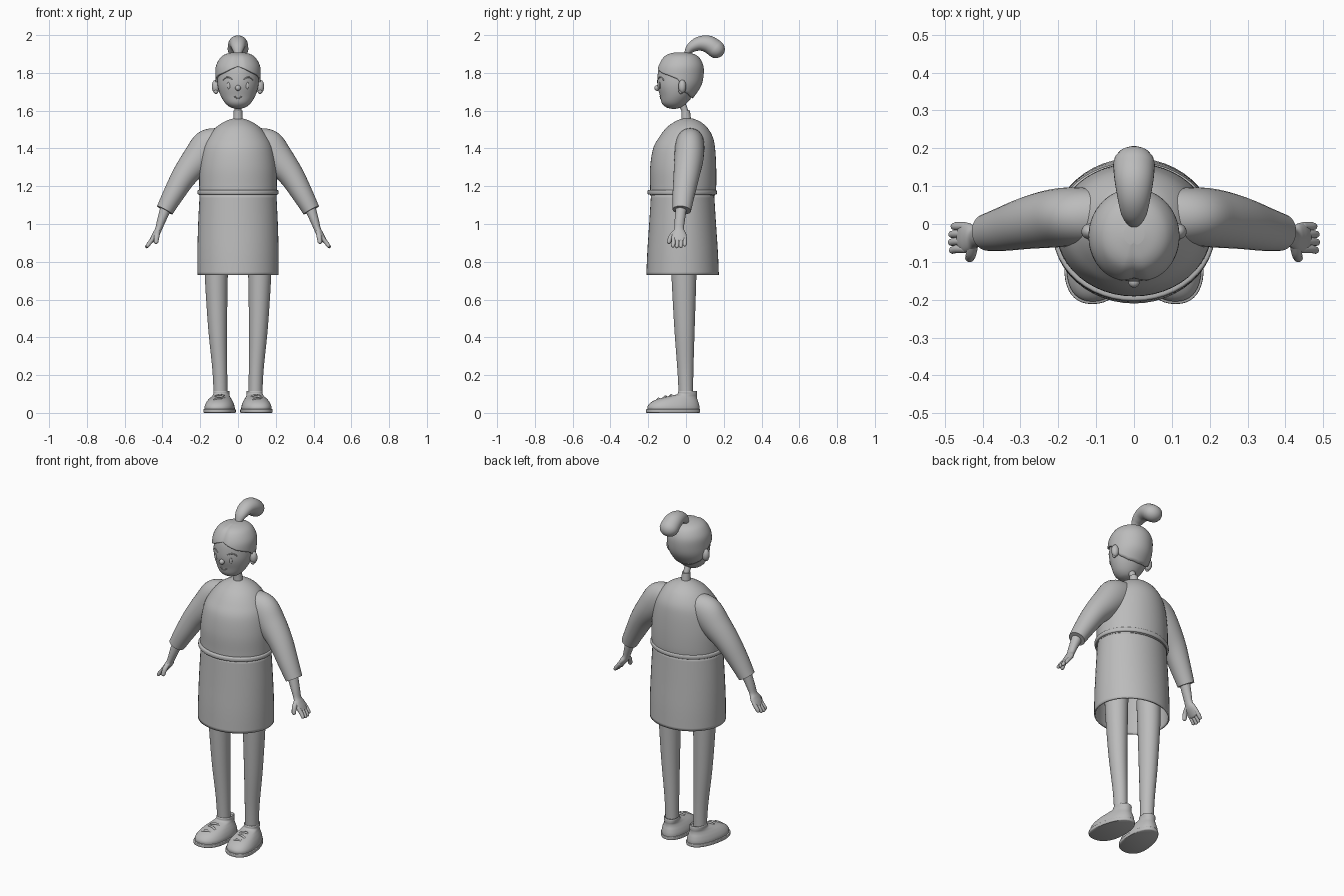
import bpy, bmesh, math
from mathutils import Vector

cube = bpy.data.objects.get("Cube")
if cube:
    bpy.data.objects.remove(cube, do_unlink=True)

grey = bpy.data.materials.new("plain grey")
grey.use_nodes = True
grey.diffuse_color = (0.5, 0.5, 0.5, 1)
grey.node_tree.nodes["Principled BSDF"].inputs["Base Color"].default_value = (0.5, 0.5, 0.5, 1)

X, Y, Z = Vector((1, 0, 0)), Vector((0, 1, 0)), Vector((0, 0, 1))
parts = []


def finish(name, bm):
    bmesh.ops.recalc_face_normals(bm, faces=bm.faces)
    mesh = bpy.data.meshes.new(name)
    bm.to_mesh(mesh)
    bm.free()
    mesh.materials.append(grey)
    obj = bpy.data.objects.new(name, mesh)
    bpy.context.collection.objects.link(obj)
    parts.append(obj)
    return obj


def spline(rows, steps=5):
    """Catmull-Rom interpolation through rows of numbers."""
    out = []
    for i in range(len(rows) - 1):
        quad = [rows[max(i - 1, 0)], rows[i], rows[i + 1], rows[min(i + 2, len(rows) - 1)]]
        for k in range(steps):
            t = k / steps
            out.append([b + t / 2 * (c - a + t * (2*a - 5*b + 4*c - d + t * (3*(b - c) + d - a)))
                        for a, b, c, d in zip(*quad)])
    return out + [list(rows[-1])]


def skin(name, rings, closed=True):
    """Join rings of points into a tube, optionally capped."""
    bm = bmesh.new()
    loops = [[bm.verts.new(p) for p in ring] for ring in rings]
    n = len(loops[0])
    for lo, hi in zip(loops, loops[1:]):
        for j in range(n):
            bm.faces.new((lo[j], lo[(j + 1) % n], hi[(j + 1) % n], hi[j]))
    if closed:
        bm.faces.new(loops[0])
        bm.faces.new(loops[-1])
    return finish(name, bm)


def loft(name, rows, side=Y, axis=None, sides=32, round_ends=(0, 0), power=1, warp=None, closed=True):
    """Oval sections along a path; a row is x, y, z, radius on side axis, other radius."""
    rows = spline(rows)
    pts = [Vector(r[:3]) for r in rows]
    frames = []
    for i, r in enumerate(rows):
        t = axis or (pts[min(i + 1, len(pts) - 1)] - pts[max(i - 1, 0)]).normalized()
        frames.append((pts[i], t, r[3], r[4]))
    # Dome the ends where asked
    for end in (0, 1):
        if round_ends[end]:
            p, t, a, b = frames[-end]
            way = t if end else -t
            dome = [(p + way * min(a, b) * math.sin(q), t, a * math.cos(q), b * math.cos(q))
                    for q in (0.35, 0.7, 1.0, 1.25, 1.45)]
            frames = frames + dome if end else dome[::-1] + frames
    rings = []
    for p, t, a, b in frames:
        u = (side - t * side.dot(t)).normalized()
        v = t.cross(u)
        ring = []
        for j in range(sides):
            q = math.tau * j / sides
            c, s = math.cos(q), math.sin(q)
            q = p + u * a * math.copysign(abs(c) ** power, c) + v * b * math.copysign(abs(s) ** power, s)
            ring.append(warp(q) if warp else q)
        rings.append(ring)
    return skin(name, rings, closed)


def stack(name, rows, **kw):
    """Level sections; a row is z, centre y, half width, half depth."""
    return loft(name, [(0, y, z, a, b) for z, y, a, b in rows], X, Z, 48, **kw)


def ball(name, centre, size):
    bm = bmesh.new()
    bmesh.ops.create_uvsphere(bm, u_segments=24, v_segments=14, radius=1)
    for v in bm.verts:
        v.co = Vector([c + s * k for c, s, k in zip(centre, size, v.co)])
    return finish(name, bm)


def shell(obj, thickness):
    mod = obj.modifiers.new("thickness", "SOLIDIFY")
    mod.thickness = thickness
    mod.offset = -1


# Dress: bodice, belt and hollow skirt
stack("bodice", [(1.15, -.018, .205, .172), (1.2, -.015, .206, .175), (1.3, -.015, .203, .175),
                 (1.4, -.01, .186, .164), (1.46, 0, .158, .142), (1.51, .005, .118, .108),
                 (1.54, .008, .075, .07), (1.556, .008, .035, .035), (1.56, .008, .01, .01)])
stack("belt", [(1.155, -.02, .2, .17), (1.157, -.02, .212, .181), (1.168, -.02, .215, .184),
               (1.179, -.02, .212, .181), (1.181, -.02, .2, .17)])
skirt = stack("skirt", [(.73, -.018, .215, .192), (.85, -.018, .215, .187), (1, -.018, .211, .177),
                        (1.16, -.018, .203, .167)], closed=False)
shell(skirt, .008)

# Neck with a small collar
loft("neck", [(0, .004, 1.57, .018, .018), (0, -.01, 1.61, .018, .018), (0, -.035, 1.66, .022, .022)], X)
stack("collar", [(1.545, .002, .026, .026), (1.575, 0, .024, .024), (1.6, -.002, .023, .023)])

# Head
HEAD = [(1.61, -.065, .012, .012), (1.618, -.065, .04, .04), (1.64, -.062, .068, .066),
        (1.68, -.05, .092, .088), (1.73, -.04, .107, .111), (1.78, -.034, .11, .117),
        (1.83, -.03, .107, .112), (1.87, -.028, .085, .09), (1.89, -.028, .056, .06),
        (1.9, -.028, .012, .012)]
stack("head", HEAD)
profile = spline(HEAD, 12)


def on_head(angle, z, lift=0):
    """Point on the head; angle 0 is the front, positive to the left."""
    k = next((i for i in range(1, len(profile)) if profile[i][0] >= z), len(profile) - 1)
    lo, hi = profile[k - 1], profile[k]
    t = min(1, max(0, (z - lo[0]) / (hi[0] - lo[0])))
    y, a, b = [lo[i] + t * (hi[i] - lo[i]) for i in (1, 2, 3)]
    return Vector(((a + lift) * math.sin(angle), y - (b + lift) * math.cos(angle), z))


# Hair cap with a centre parting and a line that drops behind the ears
LINE = [(0, 1.835), (.3, 1.822), (.7, 1.8), (1.1, 1.786), (1.5, 1.767), (1.75, 1.725),
        (2.0, 1.695), (2.5, 1.672), (math.pi, 1.665)]


def hairline(angle):
    angle = abs(angle)
    for (a, za), (b, zb) in zip(LINE, LINE[1:]):
        if angle <= b + 1e-6:
            return za + (zb - za) * (angle - a) / (b - a)
    return LINE[-1][1]


rings = []
for i in range(25):
    t = math.sin(i / 24 * math.pi / 2)
    ring = []
    for j in range(96):
        a = math.tau * j / 96 - math.pi
        low = hairline(a)
        lift = .003 + .007 * min(1, abs(a) / .3)
        p = on_head(a, low + (1.899 - low) * t, lift)
        p.z += .01 * t
        ring.append(p)
    rings.append(ring)
hair = skin("hair_cap", rings, closed=False)
bm = bmesh.new()
bm.from_mesh(hair.data)
bmesh.ops.holes_fill(bm, edges=[e for e in bm.edges if e.is_boundary and e.verts[0].co.z > 1.89])
bm.to_mesh(hair.data)
bm.free()
shell(hair, .012)

# Ponytail
loft("ponytail", [(0, .003, 1.9, .018, .014), (0, .028, 1.934, .034, .027), (0, .072, 1.955, .044, .038),
                  (0, .12, 1.951, .052, .046), (0, .158, 1.926, .055, .048)], X, round_ends=(0, 1))


def line(name, points, r):
    loft(name, [(*p, r, r) for p in points], Z if abs(points[0][2] - points[-1][2]) < .02 else X,
         sides=10, round_ends=(1, 1))


# Face
ball("nose", (0, -.153, 1.72), (.015, .015, .015))
line("mouth", [on_head(a, 1.664 + .3 * a * a, .001) for a in (-.2, -.1, 0, .1, .2)], .003)

for s, word in ((1, "left"), (-1, "right")):
    ball(word + "_eye", on_head(s * .48, 1.733), (.009, .005, .018))
    line(word + "_brow", [on_head(s * a, 1.777 - .2 * (a - .52) ** 2, .001) for a in (.3, .42, .54, .66, .78)], .003)
    ball(word + "_ear", (s * .117, -.02, 1.728), (.022, .021, .036))
    ball(word + "_ear_lobe", (s * .117, -.027, 1.702), (.012, .012, .014))

    # Sleeve, forearm and hand
    def limb(name, rows, **kw):
        loft(word + "_" + name, [(s * r[0], *r[1:]) for r in rows], **kw)

    limb("sleeve", [(.05, .02, 1.47, .04, .03), (.09, .022, 1.45, .066, .066), (.15, .02, 1.41, .077, .095),
                    (.21, .015, 1.345, .077, .085), (.28, .003, 1.26, .069, .068),
                    (.34, -.012, 1.16, .059, .056), (.388, -.022, 1.073, .049, .046)])
    limb("arm_and_palm", [(.38, -.025, 1.09, .03, .03), (.405, -.033, 1.02, .027, .023),
                          (.42, -.037, .975, .026, .018), (.432, -.037, .95, .037, .018),
                          (.445, -.036, .93, .04, .016), (.456, -.035, .913, .036, .013)], round_ends=(0, 1))
    for k, finger in enumerate(("index", "middle", "ring", "little")):
        y = -.066 + .02 * k
        reach = (.92, 1, .97, .8)[k]
        limb(finger + "_finger", [(.446, y, .928, .011, .011), (.468, y, .9, .011, .011),
                                  (.446 + .036 * reach, y * 1.05, .928 - .047 * reach, .0095, .0095)],
             sides=14, round_ends=(1, 1))
    limb("thumb", [(.425, -.052, .96, .014, .014), (.43, -.078, .935, .014, .013),
                   (.434, -.09, .905, .012, .011)], side=X, sides=14, round_ends=(1, 1))

    # Leg
    limb("leg", [(.112, -.012, .86, .068, .064), (.115, -.011, .73, .066, .061), (.108, -.008, .45, .054, .05),
                 (.096, -.003, .22, .042, .039), (.092, 0, .06, .037, .036)], axis=Z)

    # Shoe, with wider toes turned slightly outward
    def turn(p):
        f = -p.y - .065
        return Vector((s * .095 + p.x * (1 + .9 * f) + s * .1 * f, p.y, p.z))

    kw = dict(power=.88, warp=turn)
    stack(word + "_sole", [(0, -.068, .08, .139), (.004, -.068, .083, .143), (.017, -.068, .083, .143),
                           (.02, -.068, .08, .14)], **kw)
    stack(word + "_shoe", [(.016, -.066, .078, .138), (.035, -.066, .077, .137), (.055, -.06, .07, .126),
                           (.072, -.047, .06, .107), (.086, -.022, .05, .08), (.098, .005, .045, .054),
                           (.112, .008, .045, .05), (.117, .008, .041, .046), (.108, .008, .036, .04)], **kw)

    # Laces arching over the instep
    for k, (y, z) in enumerate(((-.145, .075), (-.108, .087), (-.078, .094))):
        lean = .01 * (-1) ** k
        line(word + "_lace_%d" % (k + 1),
             [turn(Vector((.036 * q, y + lean * q, z - .018 * q * q))) for q in (-1, -.5, 0, .5, 1)], .006)

# Smooth shading with crisp edges kept
bpy.ops.object.select_all(action="DESELECT")
for obj in parts:
    obj.select_set(True)
bpy.context.view_layer.objects.active = parts[0]
bpy.ops.object.shade_smooth_by_angle(angle=math.radians(40))
